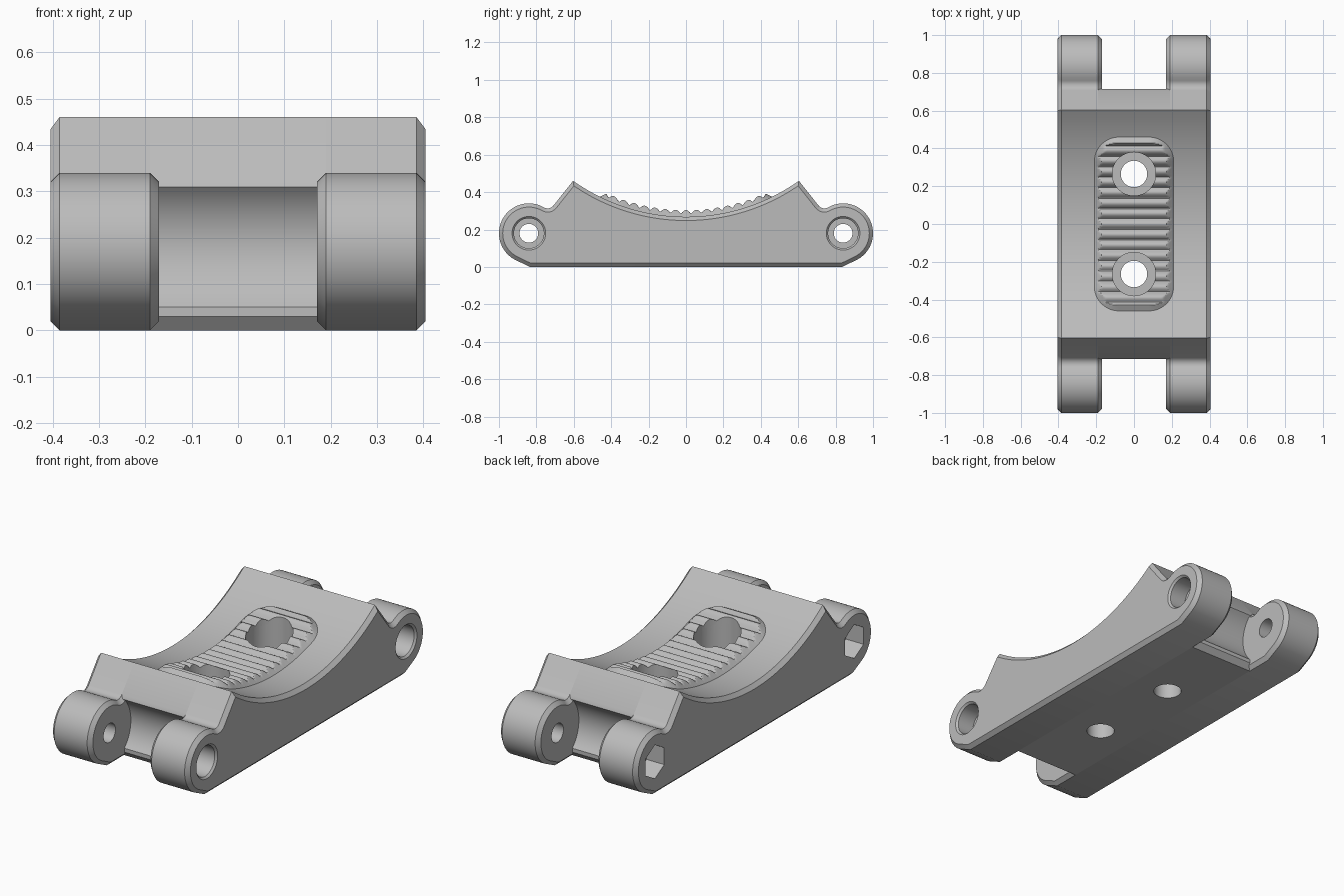
import bpy, bmesh
from math import sin, cos, pi, radians, sqrt, hypot
from mathutils import Vector

default = bpy.data.objects.get("Cube")
if default:
    bpy.data.objects.remove(default, do_unlink=True)

grey = bpy.data.materials.new("plain_grey")
grey.use_nodes = True
COLOUR = (0.5, 0.5, 0.5, 1)
grey.diffuse_color = COLOUR
grey.node_tree.nodes["Principled BSDF"].inputs["Base Color"].default_value = COLOUR

HALF_W, FORK_X, CHAMFER = 0.405, 0.17, 0.02
PIN_Y, PIN_Z = 0.84, 0.18
SADDLE_R, SADDLE_Z = 1.042, 0.268
BOLT_Y = 0.265


def make_object(name, bm):
    bmesh.ops.recalc_face_normals(bm, faces=bm.faces)
    mesh = bpy.data.meshes.new(name)
    bm.to_mesh(mesh)
    bm.free()
    obj = bpy.data.objects.new(name, mesh)
    bpy.context.collection.objects.link(obj)
    mesh.materials.append(grey)
    return obj


def loft(name, rings, axis="x"):
    """Closed solid through (position, outline) rings along an axis."""
    bm = bmesh.new()
    loops = []
    for t, pts in rings:
        loops.append([bm.verts.new((t, a, b) if axis == "x" else (a, b, t)) for a, b in pts])
    n = len(loops[0])
    for r0, r1 in zip(loops, loops[1:]):
        for i in range(n):
            j = (i + 1) % n
            bm.faces.new((r0[i], r0[j], r1[j], r1[i]))
    bm.faces.new(loops[0])
    bm.faces.new(loops[-1])
    return make_object(name, bm)


def arc(cy, cz, r, start, end, steps):
    angles = [radians(start + (end - start) * i / steps) for i in range(steps + 1)]
    return [(cy + r * cos(a), cz + r * sin(a)) for a in angles]


def circle(cy, cz, r, sides=48):
    return arc(cy, cz, r, 90, 450 - 360 / sides, sides - 1)


def inset(pts, d):
    """Move a clockwise outline inward by d with mitred corners."""
    out = []
    for i, p in enumerate(pts):
        a, b, c = Vector(pts[i - 1]), Vector(p), Vector(pts[(i + 1) % len(pts)])
        e1, e2 = (b - a).normalized(), (c - b).normalized()
        n1, n2 = Vector((e1.y, -e1.x)), Vector((e2.y, -e2.x))
        out.append(tuple(b + (n1 + n2) * d / (1 + n1.dot(n2))))
    return out


def saddle(y):
    return SADDLE_Z + SADDLE_R - sqrt(SADDLE_R ** 2 - y * y)


def full_outline(half):
    seat = [(y, saddle(y)) for y in (-0.58 + 1.16 * i / 40 for i in range(41))]
    return half + seat + [(-y, z) for y, z in reversed(half)]


def cut(obj, cutters):
    bpy.context.view_layer.objects.active = obj
    for cutter in cutters:
        mod = obj.modifiers.new("cut", "BOOLEAN")
        mod.operation, mod.solver, mod.object = "DIFFERENCE", "EXACT", cutter
        bpy.ops.object.modifier_apply(modifier=mod.name)


def smooth(obj):
    bpy.ops.object.select_all(action="DESELECT")
    obj.select_set(True)
    bpy.context.view_layer.objects.active = obj
    bpy.ops.object.shade_smooth_by_angle(angle=radians(30))


# Side outlines: with knuckles for the cheeks, with clearance hollows for the middle
peak = (-0.604, 0.46)
cheek_outline = full_outline(
    [(-0.835, 0)] + arc(-PIN_Y, PIN_Z, 0.16, 240, 60, 30)
    + arc(-0.74, 0.353, 0.04, 252, 323, 6) + [peak])
middle_outline = full_outline(
    [(-0.69, 0), (-0.715, 0.03)] + arc(-PIN_Y, PIN_Z, 0.18, -46, 46, 16)
    + arc(-0.74, 0.353, 0.04, 323, 323, 1)[:1] + [peak])

cutters = []

# Cheeks with chamfered rims, pin holes and screw-head or nut pockets
for side, name in ((1, "left_cheek"), (-1, "right_cheek")):
    small = inset(cheek_outline, CHAMFER)
    cheek = loft(name, [
        (side * FORK_X, small), (side * (FORK_X + CHAMFER), cheek_outline),
        (side * (HALF_W - CHAMFER), cheek_outline), (side * HALF_W, small)])
    holes = []
    for y in (-PIN_Y, PIN_Y):
        def ring(t, r, sides=48):
            return (side * t, circle(y, PIN_Z, r, sides))
        if side > 0:
            holes.append(loft("pin_hole_cutter", [
                ring(0.1, 0.05), ring(0.3, 0.05), ring(0.3, 0.08),
                ring(0.395, 0.08), ring(0.41, 0.095)]))
        else:
            holes.append(loft("pin_hole_cutter", [ring(0.1, 0.05), ring(0.5, 0.05)]))
            holes.append(loft("nut_pocket_cutter", [ring(0.3, 0.09, 6), ring(0.5, 0.09, 6)]))
    cut(cheek, holes)
    smooth(cheek)
    cutters += holes

# Middle block between the forks, bored by two stepped vertical holes
middle = loft("middle_block", [(-FORK_X - CHAMFER, middle_outline),
                               (FORK_X + CHAMFER, middle_outline)])
bolt_holes = [
    loft("bolt_hole_cutter", [(t, circle(0, y, r)) for t, r in
                              ((-0.1, 0.07), (0.1, 0.07), (0.1, 0.115), (0.6, 0.115))], "z")
    for y in (-BOLT_Y, BOLT_Y)]
cut(middle, bolt_holes)
smooth(middle)

# Ribbed grip pad: rounded rectangle with sloping rim and scalloped cross ribs
PAD_X, PAD_Y, CORNER, PITCH = 0.21, 0.46, 0.13, 0.055


def pad_height(x, y):
    qx, qy = abs(x) - PAD_X + CORNER, abs(y) - PAD_Y + CORNER
    depth = CORNER - hypot(max(qx, 0), max(qy, 0)) - min(max(qx, qy), 0)
    rib = 0.016 + 0.02 * abs(cos(pi * y / PITCH))
    return saddle(y) + max(min(rib, depth), -0.01)


bm = bmesh.new()
bmesh.ops.create_grid(bm, x_segments=56, y_segments=200, size=1)
for v in bm.verts:
    v.co.x *= PAD_X + 0.01
    v.co.y *= PAD_Y + 0.01
    v.co.z = pad_height(v.co.x, v.co.y)
base = bmesh.ops.extrude_face_region(bm, geom=bm.faces[:], use_keep_orig=True)
for v in base["geom"]:
    if isinstance(v, bmesh.types.BMVert):
        v.co.z = saddle(v.co.y) - 0.03
pad = make_object("grip_pad", bm)
cut(pad, bolt_holes)
smooth(pad)

for cutter in cutters + bolt_holes:
    bpy.data.objects.remove(cutter, do_unlink=True)
